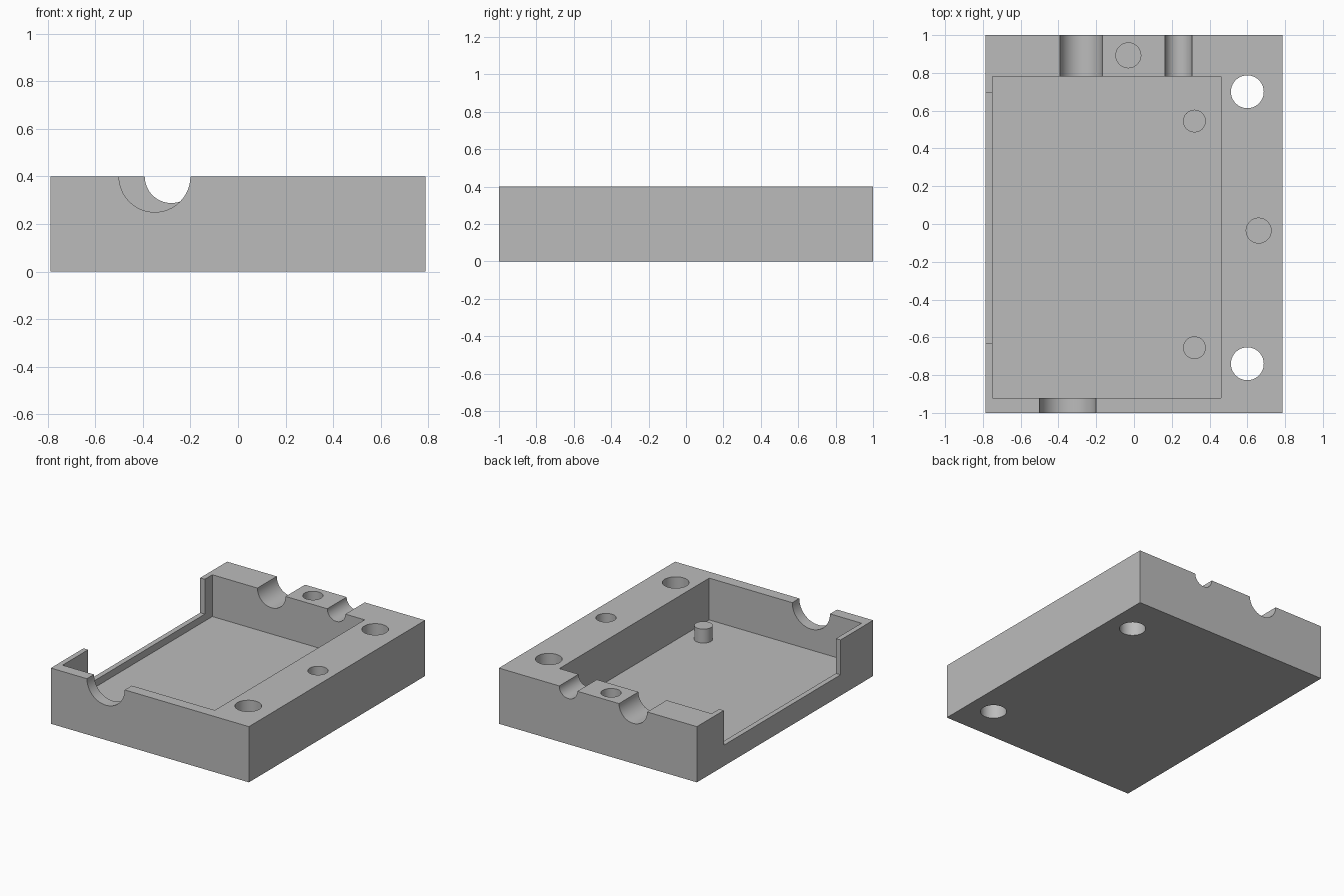
import bpy
from math import pi, radians

cube = bpy.data.objects.get("Cube")
if cube:
    bpy.data.objects.remove(cube, do_unlink=True)

grey = bpy.data.materials.new("plain grey")
grey.use_nodes = True
colour = (0.5, 0.5, 0.5, 1)
grey.diffuse_color = colour
grey.node_tree.nodes["Principled BSDF"].inputs["Base Color"].default_value = colour

TOP, FLOOR, SILL = 0.4, 0.1, 0.15


def box(name, x0, x1, y0, y1, z0, z1):
    bpy.ops.mesh.primitive_cube_add(
        size=1, location=((x0 + x1) / 2, (y0 + y1) / 2, (z0 + z1) / 2))
    ob = bpy.context.object
    ob.name = name
    ob.scale = (x1 - x0, y1 - y0, z1 - z0)
    bpy.ops.object.transform_apply(location=False, rotation=False, scale=True)
    ob.data.materials.append(grey)
    return ob


def post(name, x, y, r, z0, z1):
    bpy.ops.mesh.primitive_cylinder_add(
        vertices=64, radius=r, depth=z1 - z0, location=(x, y, (z0 + z1) / 2))
    ob = bpy.context.object
    ob.name = name
    ob.data.materials.append(grey)
    return ob


def channel(name, x, r, y0, y1):
    """Cylinder along y, centred on the top face."""
    bpy.ops.mesh.primitive_cylinder_add(
        vertices=64, radius=r, depth=y1 - y0,
        location=(x, (y0 + y1) / 2, TOP), rotation=(pi / 2, 0, 0))
    ob = bpy.context.object
    ob.name = name
    ob.data.materials.append(grey)
    return ob


def smooth(ob):
    bpy.ops.object.select_all(action="DESELECT")
    ob.select_set(True)
    bpy.context.view_layer.objects.active = ob
    bpy.ops.object.shade_smooth_by_angle(angle=radians(30))


# Solid tray block
tray = box("tray", -0.787, 0.787, -1, 1, 0, TOP)

cutters = [
    # Main pocket and side window
    box("pocket_cutter", -0.75, 0.46, -0.92, 0.78, FLOOR, 0.6),
    box("window_cutter", -0.9, -0.7, -0.63, 0.695, SILL, 0.6),
    # Half-round cable channels in the end walls
    channel("front_channel_cutter", -0.35, 0.15, -1.1, -0.85),
    channel("back_wide_channel_cutter", -0.28, 0.112, 0.7, 1.1),
    channel("back_narrow_channel_cutter", 0.235, 0.072, 0.7, 1.1),
    # Screw holes through the block
    post("back_screw_cutter", 0.6, 0.7, 0.087, -0.1, 0.6),
    post("front_screw_cutter", 0.6, -0.74, 0.087, -0.1, 0.6),
    # Blind locating holes
    post("back_locating_cutter", -0.03, 0.893, 0.066, 0.2, 0.6),
    post("side_locating_cutter", 0.66, -0.035, 0.066, 0.2, 0.6),
]
for cutter in cutters:
    mod = tray.modifiers.new(cutter.name, "BOOLEAN")
    mod.operation = "DIFFERENCE"
    mod.solver = "EXACT"
    mod.object = cutter
    bpy.context.view_layer.objects.active = tray
    bpy.ops.object.modifier_apply(modifier=mod.name)
for cutter in cutters:
    bpy.data.objects.remove(cutter, do_unlink=True)
smooth(tray)

# Support pegs on the pocket floor
for name, y in (("back_peg", 0.545), ("front_peg", -0.655)):
    smooth(post(name, 0.32, y, 0.06, FLOOR - 0.02, 0.2))
